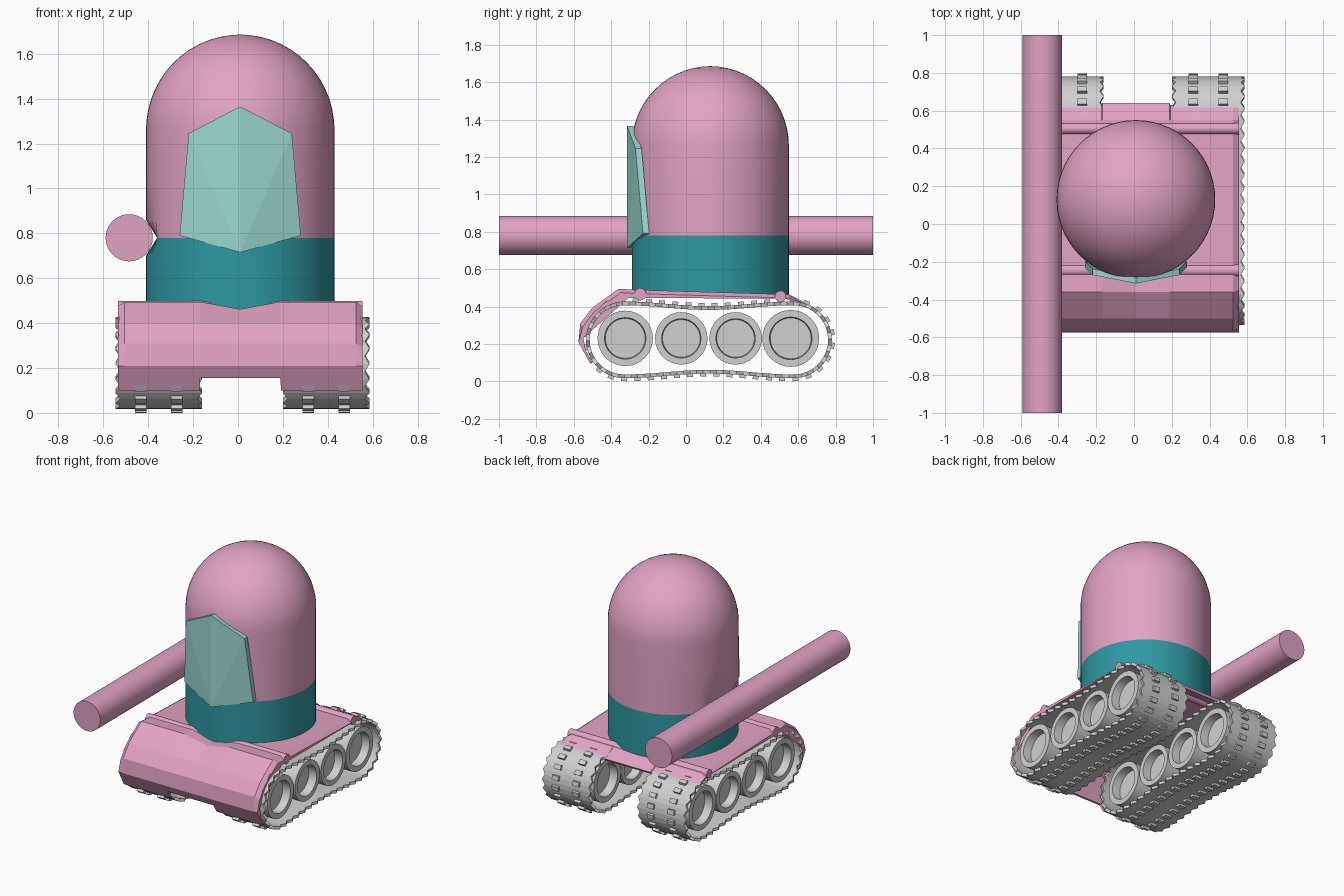
import bpy, bmesh, math
from mathutils import Vector

if "Cube" in bpy.data.objects:
    bpy.data.objects.remove(bpy.data.objects["Cube"])

def material(name, rgb):
    m = bpy.data.materials.new(name)
    lin = [((c / 255 + 0.055) / 1.055) ** 2.4 for c in rgb]
    m.diffuse_color = (*lin, 1)
    m.use_nodes = True
    m.node_tree.nodes["Principled BSDF"].inputs["Base Color"].default_value = m.diffuse_color
    return m

PINK = material("pink", (226, 163, 196))
TEAL = material("dark teal", (46, 152, 162))
AQUA = material("pale aqua", (156, 217, 211))
GREY = material("light grey", (208, 208, 208))

def finish(name, bm, mats, smooth=None):
    bmesh.ops.recalc_face_normals(bm, faces=bm.faces)
    me = bpy.data.meshes.new(name)
    bm.to_mesh(me)
    bm.free()
    for m in mats:
        me.materials.append(m)
    if smooth:
        me.shade_smooth()
        me.set_sharp_from_angle(angle=math.radians(smooth))
    ob = bpy.data.objects.new(name, me)
    bpy.context.collection.objects.link(ob)
    return ob

def skin(bm, rings, loop=False):
    """Join successive closed rings of points; cap the ends unless looped."""
    vs = [[bm.verts.new(p) for p in r] for r in rings]
    n = len(vs[0])
    for i in range(len(vs) if loop else len(vs) - 1):
        a, b = vs[i], vs[(i + 1) % len(vs)]
        for j in range(n):
            k = (j + 1) % n
            bm.faces.new((a[j], a[k], b[k], b[j]))
    if not loop:
        bm.faces.new(vs[0])
        bm.faces.new(vs[-1])

def circle(c, r, axis, n):
    out = []
    for i in range(n):
        a = 2 * math.pi * i / n
        u, v = r * math.cos(a), r * math.sin(a)
        off = {'x': (0, u, v), 'y': (u, 0, v), 'z': (u, v, 0)}[axis]
        out.append(Vector(c) + Vector(off))
    return out

def rod(name, a, b, r, axis, n):
    bm = bmesh.new()
    skin(bm, [circle(a, r, axis, n), circle(b, r, axis, n)])
    return finish(name, bm, [PINK], 40)

# Domed body, teal below z = 0.78, dented where the side tube touches it
CX, CY, R, BAND = 0.01, 0.13, 0.42, 0.78
prof = [(R, z) for z in (0.455, 0.70, BAND, 0.86, 1.05, 1.26)]
prof += [(R * math.cos(t), 1.26 + 0.425 * math.sin(t))
         for t in (math.pi / 2 * i / 14 for i in range(1, 14))] + [(0.008, 1.685)]
rings = [circle((CX, CY, z), r, 'z', 56) for r, z in prof]
for p in rings[2]:
    p.x = max(p.x, -0.36)
bm = bmesh.new()
skin(bm, rings)
for f in bm.faces:
    f.material_index = 1 if f.calc_center_median().z < BAND else 0
finish("domed_body", bm, [PINK, TEAL], 30)

# Side tube
rod("side_tube", (-0.485, -1, 0.78), (-0.485, 1, 0.78), 0.105, 'y', 32)

# Faceted visor: six-sided folded plate with thickness
front = [(0, -0.315, 1.365), (0.23, -0.27, 1.245), (0.27, -0.23, 0.79),
         (0, -0.315, 0.715), (-0.27, -0.23, 0.79), (-0.23, -0.27, 1.245)]
bm = bmesh.new()
fv = [bm.verts.new((x + CX, y, z)) for x, y, z in front]
bv = [bm.verts.new((x + CX, y + 0.033, z)) for x, y, z in front]
for side in (fv, bv):
    for tri in ((0, 1, 3), (1, 2, 3), (0, 3, 5), (3, 4, 5)):
        bm.faces.new([side[i] for i in tri])
for i in range(6):
    j = (i + 1) % 6
    bm.faces.new((fv[i], fv[j], bv[j], bv[i]))
finish("visor", bm, [AQUA])

# Hull: thin curved shell over the tops and fronts of the tracks
outer = [(-0.515, 0.10), (-0.575, 0.21), (-0.565, 0.31), (-0.50, 0.395),
         (-0.36, 0.495), (-0.28, 0.49), (0.55, 0.465), (0.64, 0.42)]
inner = [(0.63, 0.405), (0.53, 0.443), (-0.33, 0.446), (-0.43, 0.425),
         (-0.515, 0.345), (-0.55, 0.24), (-0.535, 0.16), (-0.50, 0.10)]

def hull_ring(x):
    pts = []
    for i, (y, z) in enumerate(outer + inner):
        if abs(x) > 0.53 and 2 <= i <= 6:            # chamfered side edge
            y, z = y + 0.012 * (i < 5), z - 0.02
        if abs(x) < 0.18 and z < 0.155:              # raised lip between tracks
            y, z = (-0.545 if i == 0 else -0.53), 0.155
        if x == 0 and i in (4, 5):                   # dip in front of the body
            z = 0.462
        if abs(x) > 0.18 and i == 7:
            y = 0.62
        pts.append((x + CX, y, z))
    return pts

bm = bmesh.new()
skin(bm, [hull_ring(x) for x in (-0.545, -0.515, -0.182, -0.178, 0, 0.178, 0.182, 0.515, 0.545)])
finish("hull", bm, [PINK])

# Half-buried bars across the hull
rod("front_cross_bar", (-0.535, -0.245, 0.466), (0.555, -0.245, 0.466), 0.033, 'x', 16)
rod("rear_cross_bar", (-0.535, 0.505, 0.455), (0.555, 0.505, 0.455), 0.03, 'x', 16)

# Track path: a pinched stadium in the side plane, walked at even steps
Y0, Y1, ZC, TR, LINKS = -0.33, 0.575, 0.222, 0.205, 44

def track_path(count):
    raw = []
    for i in range(100):
        t = i / 100
        raw.append((Y1 + (Y0 - Y1) * t, TR - 0.025 * math.sin(math.pi * t) ** 2))
    raw += [(Y0 - TR * math.sin(math.pi * i / 100), TR * math.cos(math.pi * i / 100)) for i in range(100)]
    mid = (Y0 + Y1) / 2
    raw += [(2 * mid - y, -z) for y, z in raw]
    raw = [Vector((0, y, z + ZC)) for y, z in raw]
    raw.append(raw[0])
    total = sum((b - a).length for a, b in zip(raw, raw[1:]))
    pts, run, k = [], 0, 0
    for i in range(count):
        s = total * i / count
        while run + (raw[k + 1] - raw[k]).length < s:
            run += (raw[k + 1] - raw[k]).length
            k += 1
        d = (raw[k + 1] - raw[k])
        pts.append(raw[k] + d.normalized() * (s - run))
    return pts

path = track_path(LINKS * 2)
frames = []
for i, p in enumerate(path):
    tan = (path[(i + 1) % len(path)] - path[i - 1]).normalized()
    frames.append((p, tan, Vector((0, tan.z, -tan.y))))
if frames[0][2].z < 0:
    frames = [(p, t, -n) for p, t, n in frames]

X = Vector((1, 0, 0))
for side, xc in (("left", -0.353), ("right", 0.393)):
    c = Vector((xc, 0, 0))
    # Belt with toothed edges, plus two rows of cleats
    bm = bmesh.new()
    rings = []
    for i, (p, t, n) in enumerate(frames):
        w = X * (0.1925 if i % 2 else 0.172)
        rings.append([c + p - w, c + p + w, c + p + w - n * 0.02, c + p - w - n * 0.02])
    skin(bm, rings, loop=True)
    for p, t, n in frames[::2]:
        for dx in (-0.08, 0.08):
            o = c + p + X * dx
            skin(bm, [[o + X * (sx * 0.025) + t * (sy * 0.016) + n * h
                       for sx, sy in ((-1, -1), (1, -1), (1, 1), (-1, 1))]
                      for h in (-0.005, 0.016)])
    finish(side + "_track_belt", bm, [GREY])
    # Four dished wheels
    for i, (y, r) in enumerate(((-0.325, 0.148), (-0.025, 0.14), (0.265, 0.14), (0.56, 0.152))):
        bm = bmesh.new()
        half = [(0.11, 0.72), (0.168, 0.75), (0.168, 1.0)]
        sect = [(-x, k) for x, k in half] + half[::-1]
        skin(bm, [circle((xc + x, y, 0.23), r * k, 'x', 32) for x, k in sect])
        finish(f"{side}_wheel_{i + 1}", bm, [GREY], 35)
